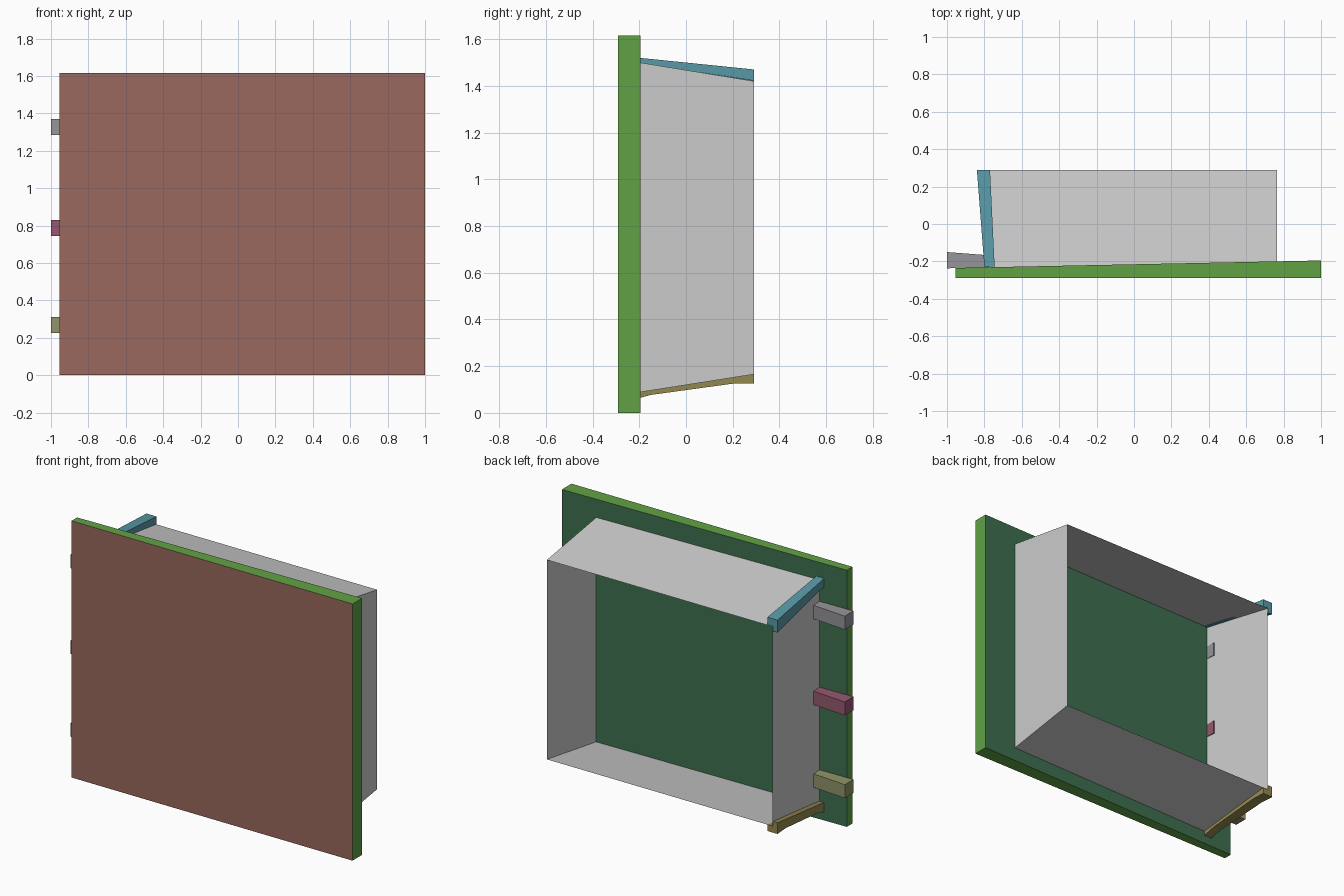
import bpy

if "Cube" in bpy.data.objects:
    bpy.data.objects.remove(bpy.data.objects["Cube"])


def material(name, rgb):
    m = bpy.data.materials.new(name)
    m.diffuse_color = (*rgb, 1)
    m.use_nodes = True
    m.node_tree.nodes["Principled BSDF"].inputs["Base Color"].default_value = m.diffuse_color
    return m


def make(name, verts, faces, mats=(), slots=None):
    me = bpy.data.meshes.new(name)
    me.from_pydata(verts, [], faces)
    for m in mats:
        me.materials.append(m)
    if slots:
        me.polygons.foreach_set("material_index", slots)
    me.update()
    ob = bpy.data.objects.new(name, me)
    bpy.context.collection.objects.link(ob)
    return ob


def loft(name, rings, mats=(), slots=None, caps=True):
    """Join rings of equal length, side faces first, then start and end caps."""
    n = len(rings[0])
    verts = [p for r in rings for p in r]
    faces = []
    for k in range(len(rings) - 1):
        for i in range(n):
            j = (i + 1) % n
            faces.append((k * n + i, k * n + j, (k + 1) * n + j, (k + 1) * n + i))
    if caps:
        faces.append(tuple(reversed(range(n))))
        faces.append(tuple(range((len(rings) - 1) * n, len(rings) * n)))
    return make(name, verts, faces, mats, slots)


front = material("front_brown", (0.32, 0.14, 0.11))
green = material("edge_green", (0.12, 0.36, 0.06))
teal = material("back_green", (0.05, 0.16, 0.08))
steel = material("bracket_teal", (0.10, 0.32, 0.38))
olive = material("bracket_olive", (0.30, 0.25, 0.08))
grey_blue = material("hinge_grey", (0.30, 0.30, 0.33))
red = material("hinge_red", (0.30, 0.10, 0.16))
moss = material("hinge_moss", (0.28, 0.30, 0.14))

# Front panel, wedge-shaped in plan
outline = [(-0.955, -0.29), (1.0, -0.29), (1.0, -0.195), (-0.955, -0.235)]
loft("front_panel", [[(x, y, z) for x, y in outline] for z in (0, 1.615)],
     (front, green, teal), [0, 1, 2, 1, 1, 1])

# Open thin-walled sleeve behind the panel
xl, xr = (-0.767, -0.805), 0.765
near = [(xl[0], -0.231, 0.083), (xr, -0.2, 0.088), (xr, -0.2, 1.50), (xl[0], -0.231, 1.505)]
far = [(xl[1], 0.29, 0.165), (xr, 0.29, 0.165), (xr, 0.29, 1.42), (xl[1], 0.29, 1.42)]
loft("sleeve", [near, far], caps=False)


# Angle brackets along the two left corners of the sleeve
def bracket(name, stations, sign, mat):
    rings = []
    for y, xo, xi, z, t in stations:
        wall = xo + 0.033
        top, leg = z - sign * t, z - sign * (t + 0.03)
        ring = [(xo, y, z), (xi, y, z), (xi, y, top),
                (wall, y, top), (wall, y, leg), (xo, y, leg)]
        rings.append(ring if sign < 0 else ring[::-1])
    loft(name, rings, (mat,))


bracket("upper_bracket", [(-0.231, -0.80, -0.745, 1.523, 0.02),
                          (0.29, -0.84, -0.77, 1.47, 0.048)], 1, steel)
bracket("lower_bracket", [(-0.231, -0.80, -0.745, 0.055, 0.028),
                          (-0.15, -0.806, -0.749, 0.077, 0.02),
                          (0.20, -0.833, -0.766, 0.125, 0.026),
                          (0.29, -0.84, -0.77, 0.125, 0.04)], -1, olive)

# Hinge blocks on the left edge
plan = [(-1.0, -0.237), (-0.765, -0.231), (-0.765, -0.168), (-1.0, -0.15)]
for name, z0, z1, mat in (("lower_hinge", 0.225, 0.31, moss),
                          ("middle_hinge", 0.745, 0.83, red),
                          ("upper_hinge", 1.285, 1.37, grey_blue)):
    loft(name, [[(x, y, z) for x, y in plan] for z in (z0, z1)], (mat,))
